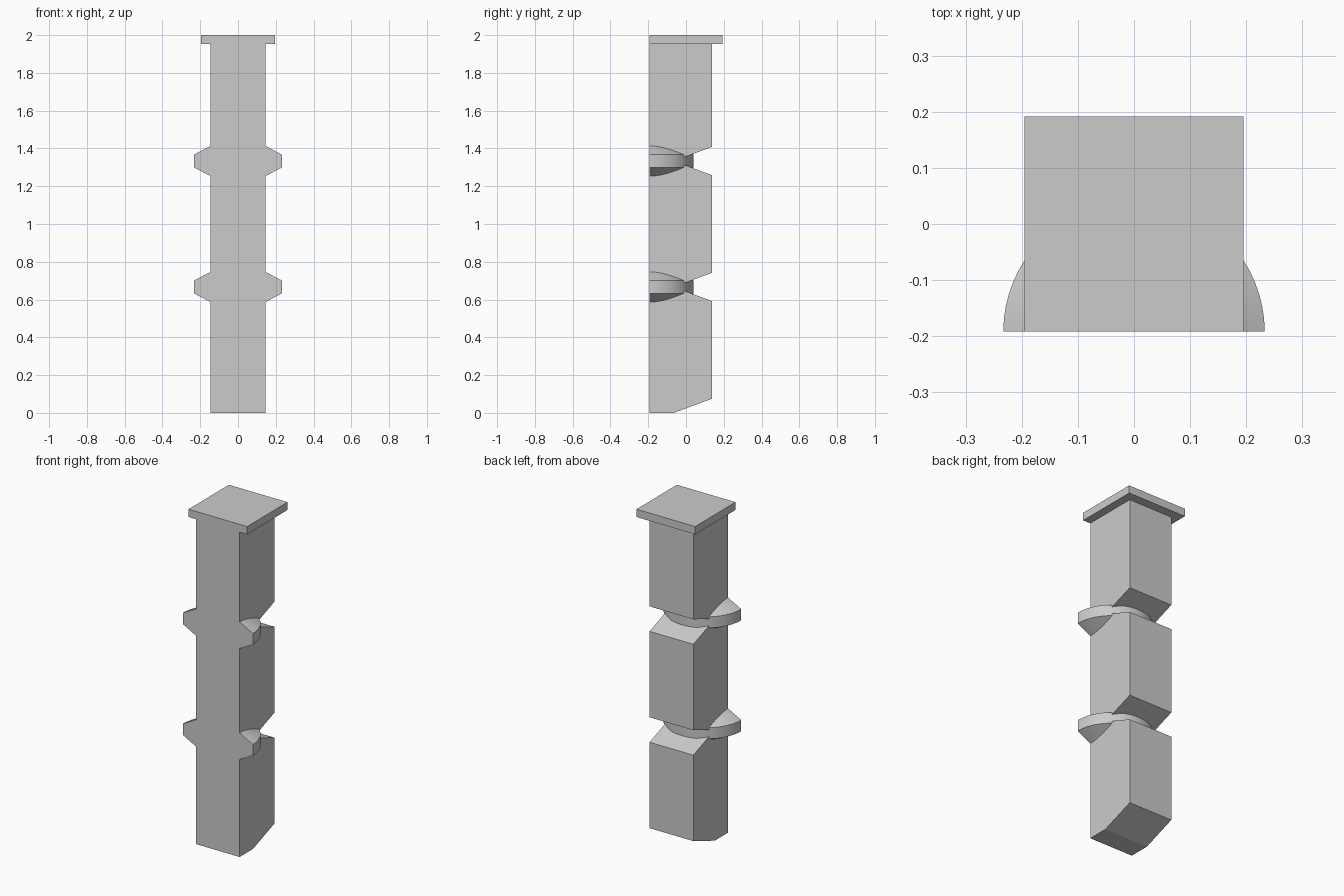
import bpy, bmesh, math

if "Cube" in bpy.data.objects:
    bpy.data.objects.remove(bpy.data.objects["Cube"])

stone = bpy.data.materials.new("light grey")
stone.diffuse_color = (0.6, 0.6, 0.6, 1)
stone.use_nodes = True
stone.node_tree.nodes["Principled BSDF"].inputs["Base Color"].default_value = stone.diffuse_color

FRONT, BACK = -0.192, 0.138      # column depth
HALF_W = 0.1455                  # column half width
PITCH = 2 / 3                    # height of one block
NOTCH, APEX = 0.075, -0.065      # half height of back notch, y of its apex


def make_object(name, bm):
    bmesh.ops.recalc_face_normals(bm, faces=bm.faces)
    me = bpy.data.meshes.new(name)
    bm.to_mesh(me)
    bm.free()
    me.materials.append(stone)
    ob = bpy.data.objects.new(name, me)
    bpy.context.collection.objects.link(ob)
    return ob


def prism(name, profile, half_w):
    """Extrude a side profile of (y, z) points along x."""
    bm = bmesh.new()
    face = bm.faces.new([bm.verts.new((-half_w, y, z)) for y, z in profile])
    ext = bmesh.ops.extrude_face_region(bm, geom=[face])["geom"]
    verts = [v for v in ext if isinstance(v, bmesh.types.BMVert)]
    bmesh.ops.translate(bm, verts=verts, vec=(2 * half_w, 0, 0))
    return make_object(name, bm)


def half_ring(name, z, steps=32):
    """Half disc with a bevelled rim, flat on the front plane."""
    profile = [(0.1, -0.104), (0.233, -0.0335), (0.233, 0.0335), (0.1, 0.104)]
    bm = bmesh.new()
    rows = []
    for i in range(steps + 1):
        a = math.pi * i / steps
        rows.append([bm.verts.new((r * math.cos(a), FRONT + r * math.sin(a), z + h))
                     for r, h in profile])
    for p, q in zip(rows, rows[1:]):
        for k in range(3):
            bm.faces.new((p[k], q[k], q[k + 1], p[k + 1]))
    bm.faces.new([r[0] for r in rows])               # bottom
    bm.faces.new([r[3] for r in rows])               # top
    bm.faces.new(rows[0] + rows[-1][::-1])           # flat front
    return make_object(name, bm)


# Column with chamfered foot and two V notches on the back
profile = [(FRONT, 0), (APEX, 0), (BACK, NOTCH)]
for i in (1, 2):
    c = PITCH * i
    profile += [(BACK, c - NOTCH), (APEX, c), (BACK, c + NOTCH)]

# Flat cap, flush with the front of the column
profile += [(BACK, 1.953), (FRONT, 1.953)]
column = prism("column", profile, HALF_W)
cap = prism("cap", [(FRONT, 1.953), (0.192, 1.953), (0.192, 2), (FRONT, 2)], 0.195)

# Rings sitting in the notches, then merge everything into one solid
parts = [cap] + [half_ring("ring", PITCH * i) for i in (1, 2)]
bpy.context.view_layer.objects.active = column
for part in parts:
    mod = column.modifiers.new("join", 'BOOLEAN')
    mod.operation = 'UNION'
    mod.solver = 'EXACT'
    mod.object = part
    bpy.ops.object.modifier_apply(modifier=mod.name)
    bpy.data.objects.remove(part)

column.name = "notched_column"
bpy.ops.object.select_all(action='DESELECT')
column.select_set(True)
bpy.ops.object.shade_smooth_by_angle(angle=math.radians(15))
